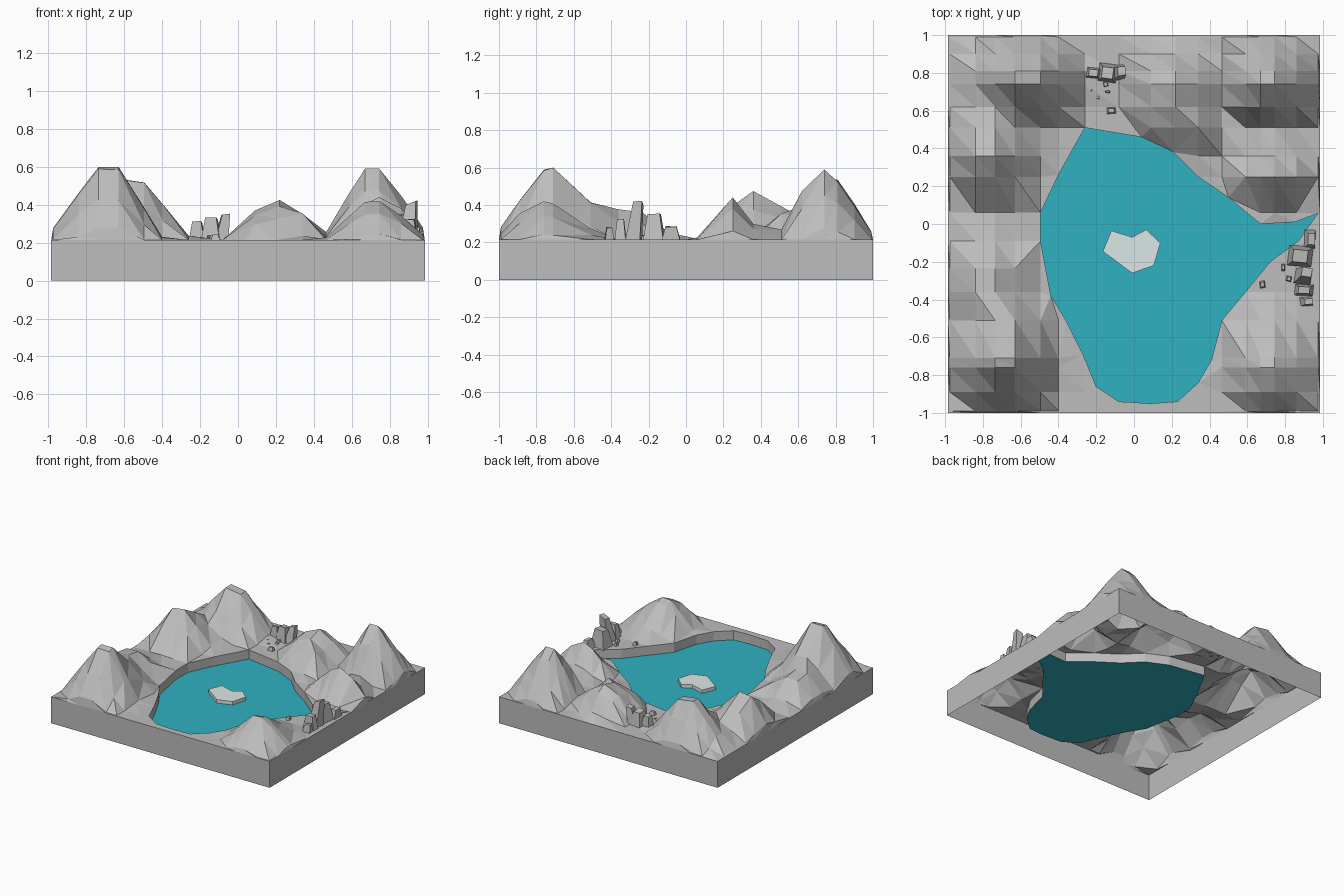
import bpy, bmesh, math, random
from mathutils import Vector, Matrix
from mathutils.geometry import delaunay_2d_cdt

if "Cube" in bpy.data.objects:
    bpy.data.objects.remove(bpy.data.objects["Cube"])

random.seed(4)
GROUND, WATER = 0.215, 0.14
HX, HY = 0.985, 1.0


def material(name, r, g, b):
    m = bpy.data.materials.new(name)
    m.diffuse_color = (r, g, b, 1)
    m.use_nodes = True
    m.node_tree.nodes["Principled BSDF"].inputs["Base Color"].default_value = m.diffuse_color
    return m


STONE = material("stone grey", 0.51, 0.51, 0.51)
LAKE = material("lake teal", 0.028, 0.445, 0.525)
PALE = material("pale island", 0.72, 0.80, 0.80)


def finish(bm, name, mat):
    me = bpy.data.meshes.new(name)
    bm.to_mesh(me)
    bm.free()
    me.materials.append(mat)
    ob = bpy.data.objects.new(name, me)
    bpy.context.collection.objects.link(ob)
    return ob


# Lake shoreline, clockwise from the back left
shore = [(-.26, .51), (.04, .46), (.21, .38), (.34, .25), (.50, .14), (.67, 0), (.85, .01),
         (.972, .055), (.87, -.09), (.72, -.20), (.59, -.36), (.465, -.51), (.41, -.72),
         (.34, -.84), (.23, -.94), (.09, -.95), (-.08, -.94), (-.20, -.86), (-.27, -.69),
         (-.36, -.51), (-.44, -.38), (-.495, -.09), (-.495, .06), (-.40, .26)]

# Mountains: peak x, peak y, foot left, right, front, back, height
mountains = [(-.68, -.72, -1.02, -.39, -1.04, -.34, .385),
             (-.79, -.30, -1.02, -.50, -.70, -.04, .175),
             (-.79, .38, -1.02, -.47, .05, .70, .26),
             (-.57, .78, -.92, -.24, .48, 1.02, .335),
             (.20, .75, -.08, .50, .32, .93, .21),
             (.33, .50, .10, .48, .34, .75, .14),
             (.71, .72, .44, 1.02, .48, 1.02, .375),
             (.76, .27, .46, 1.02, .05, .40, .225),
             (.72, -.79, .45, 1.01, -1.02, -.42, .205)]


def height(x, y):
    if abs(x) == HX or abs(y) == HY:
        return GROUND
    z = 0
    for px, py, x0, x1, y0, y1, h in mountains:
        u = (x - px) / ((x1 if x > px else x0) - px)
        v = (y - py) / ((y1 if y > py else y0) - py)
        z = max(z, h * min(1, (1 - math.hypot(u, v)) / 0.82))
    return GROUND + z


def in_lake(x, y):
    inside = False
    for (ax, ay), (bx, by) in zip(shore, shore[1:] + shore[:1]):
        if (ay > y) != (by > y) and x < ax + (y - ay) * (bx - ax) / (by - ay):
            inside = not inside
    return inside


def near_shore(x, y):
    p = Vector((x, y))
    for a, b in zip(shore, shore[1:] + shore[:1]):
        a, b = Vector(a), Vector(b)
        t = max(0, min(1, (p - a).dot(b - a) / (b - a).length_squared))
        if (a + (b - a) * t - p).length < 0.03:
            return True
    return False


# Terrain: uneven grid triangulated around the shoreline
gx = [-HX, -.975, -.84, -.735, -.63, -.495, -.40, -.26, -.08, .09, .22, .34, .465, .59, .67, .745, .86, .975, HX]
gy = [-HY, -.99, -.89, -.76, -.71, -.51, -.36, -.235, -.09, .06, .25, .36, .51, .62, .74, .81, .90, .99, HY]
n = len(shore)
pts = [Vector(p) for p in shore]
for x in gx:
    for y in gy:
        border = abs(x) == HX or abs(y) == HY
        if border or not (in_lake(x, y) or near_shore(x, y)):
            pts.append(Vector((x, y)))
res = delaunay_2d_cdt(pts, [(i, (i + 1) % n) for i in range(n)], [], 0, 1e-5)
shore_set = {(round(x, 3), round(y, 3)) for x, y in shore}
bm = bmesh.new()
vs = []
for p in res[0]:
    on_shore = (round(p.x, 3), round(p.y, 3)) in shore_set
    edge = abs(p.x) > HX - .003 or abs(p.y) > HY - .003
    vs.append(bm.verts.new((p.x, p.y, GROUND if on_shore or edge else height(p.x, p.y))))
for f in res[2]:
    c = sum((res[0][i] for i in f), Vector((0, 0))) / len(f)
    if not in_lake(c.x, c.y):
        bm.faces.new([vs[i] for i in f])
bmesh.ops.delete(bm, geom=[v for v in bm.verts if not v.link_faces], context='VERTS')
bm.faces.ensure_lookup_table()
top = bm.faces[0]


def on_border(v):
    return abs(v.co.x) > HX - .003 or abs(v.co.y) > HY - .003


# Outer skirt (open underneath) and lake banks
rim = [e for e in bm.edges if e.is_boundary]
outer = [e for e in rim if all(on_border(v) for v in e.verts)]
inner = [e for e in rim if e not in outer]
for edges, z in ((outer, 0), (inner, WATER)):
    ext = bmesh.ops.extrude_edge_only(bm, edges=edges)
    for v in ext["geom"]:
        if isinstance(v, bmesh.types.BMVert):
            v.co.z = z
bmesh.ops.recalc_face_normals(bm, faces=bm.faces)
top.normal_update()
if top.normal.z < 0:
    bmesh.ops.reverse_faces(bm, faces=bm.faces)
finish(bm, "terrain", STONE)

# Water sheet
bm = bmesh.new()
bm.faces.new([bm.verts.new((x, y, WATER)) for x, y in reversed(shore)])
finish(bm, "lake_water", LAKE)

# Flat island resting on the water
isle = [(-.12, -.035), (-.01, -.07), (.065, -.03), (.14, -.10), (.105, -.22), (-.01, -.26), (-.165, -.145)]
bm = bmesh.new()
face = bm.faces.new([bm.verts.new((x, y, WATER + .002)) for x, y in isle])
ext = bmesh.ops.extrude_face_region(bm, geom=[face])
for v in ext["geom"]:
    if isinstance(v, bmesh.types.BMVert):
        v.co.z = 0.17
bmesh.ops.recalc_face_normals(bm, faces=bm.faces)
finish(bm, "island", PALE)


# Rocks: x, y, width, depth, top height, lean x, lean y
def rocks(name, items):
    bm = bmesh.new()
    for x, y, w, d, zt, lx, ly in items:
        z0 = GROUND - .005
        made = bmesh.ops.create_cone(bm, cap_ends=True, segments=4, radius1=.7, radius2=.42, depth=1)
        turn = Matrix.Rotation(math.pi / 4 + random.uniform(-.25, .25), 4, 'Z')
        for v in made["verts"]:
            p = turn @ v.co
            t = p.z + .5
            v.co = (x + p.x * w + lx * t, y + p.y * d + ly * t,
                    z0 + (zt - z0) * t * random.uniform(.88, 1))
    finish(bm, name, STONE)


rocks("back_rocks", [(-.215, .80, .08, .06, .315, 0, 0), (-.14, .80, .10, .10, .335, 0, 0),
                     (-.09, .80, .07, .08, .355, .025, .01), (-.23, .71, .02, .015, .235, 0, 0),
                     (-.14, .70, .03, .015, .24, 0, 0), (-.19, .67, .02, .02, .23, 0, 0),
                     (-.15, .74, .03, .03, .24, 0, 0), (-.12, .60, .05, .035, .245, 0, 0)])
rocks("right_rocks", [(.895, -.28, .09, .08, .425, .02, .025), (.88, -.17, .13, .11, .355, 0, 0),
                      (.93, -.08, .06, .10, .29, .01, 0), (.90, -.35, .10, .06, .335, 0, 0),
                      (.91, -.41, .07, .05, .285, .015, 0), (.79, -.23, .02, .04, .24, 0, 0),
                      (.68, -.32, .03, .04, .245, 0, 0), (.82, -.29, .03, .03, .24, 0, 0)])
